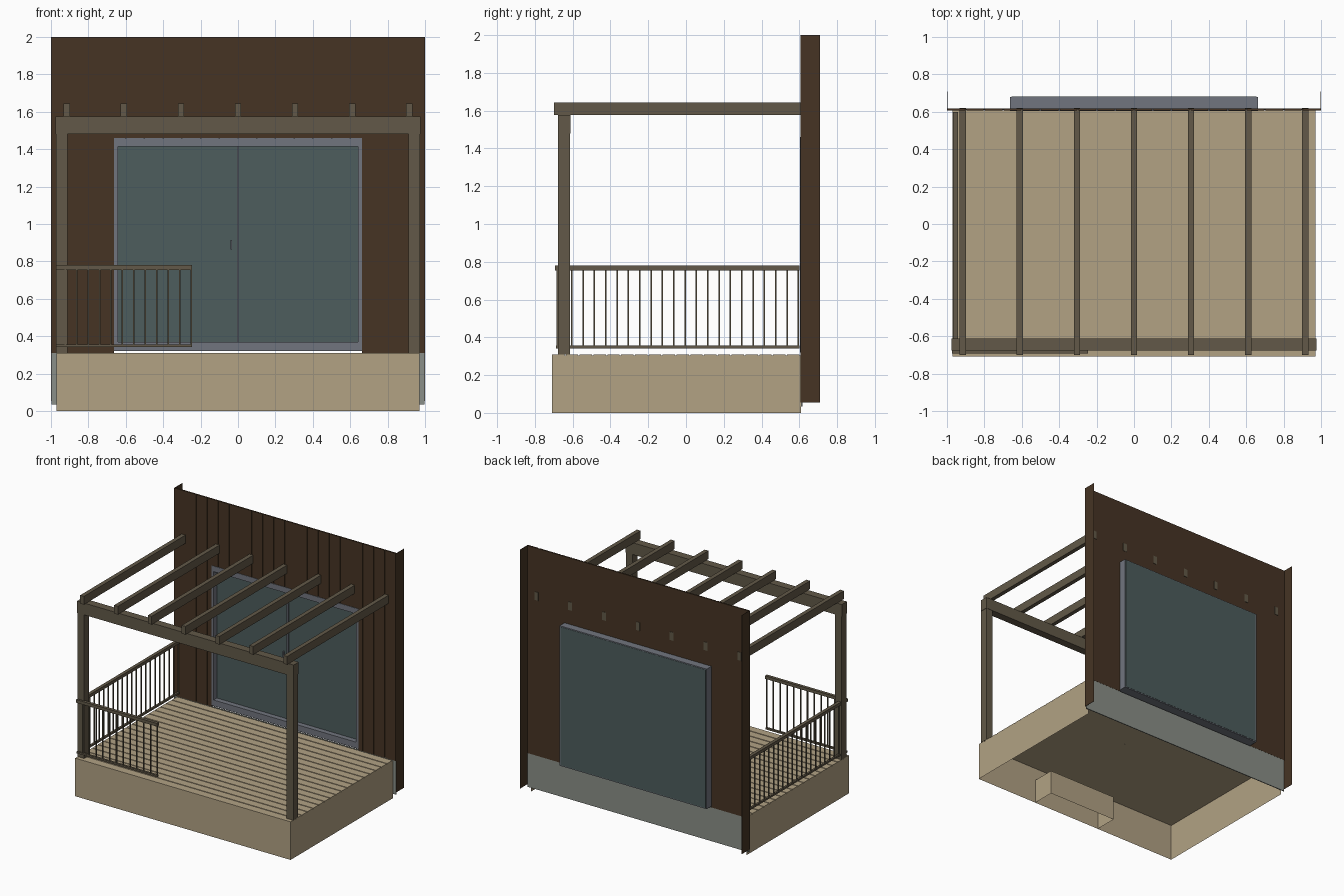
import bpy
import bmesh

old = bpy.data.objects.get("Cube")
if old:
    bpy.data.objects.remove(old, do_unlink=True)


def material(name, rgb):
    lin = [((c / 255 + 0.055) / 1.055) ** 2.4 for c in rgb] + [1.0]
    m = bpy.data.materials.new(name)
    m.use_nodes = True
    m.diffuse_color = lin
    bsdf = next(n for n in m.node_tree.nodes if n.type == "BSDF_PRINCIPLED")
    bsdf.inputs["Base Color"].default_value = lin
    return m


tan = material("tan decking", (178, 162, 132))
brown = material("dark brown cladding", (70, 52, 36))
timber = material("grey brown timber", (98, 89, 72))
glass = material("tinted glass", (77, 93, 93))
metal = material("grey frame", (113, 117, 126))
concrete = material("concrete grey", (138, 143, 136))


def boxes(name, mat, ranges, open_sides=()):
    """One object from (x0, x1, y0, y1, z0, z1) boxes; open_sides are face directions left out."""
    bm = bmesh.new()
    for x0, x1, y0, y1, z0, z1 in ranges:
        made = bmesh.ops.create_cube(bm, size=1)["verts"]
        for v in made:
            v.co = (x1 if v.co.x > 0 else x0,
                    y1 if v.co.y > 0 else y0,
                    z1 if v.co.z > 0 else z0)
    bm.normal_update()
    gone = [f for f in bm.faces
            if any(f.normal.dot(d) > 0.9 for d in map(Vector, open_sides))]
    bmesh.ops.delete(bm, geom=gone, context="FACES")
    mesh = bpy.data.meshes.new(name)
    bm.to_mesh(mesh)
    bm.free()
    mesh.materials.append(mat)
    obj = bpy.data.objects.new(name, mesh)
    bpy.context.collection.objects.link(obj)
    return obj


from mathutils import Vector

DOWN, BACK, FRONT = (0, 0, -1), (0, 1, 0), (0, -1, 0)
SIDE, FLOOR, TOP = 0.97, 0.31, 2.0
DOOR, DOOR_TOP = 0.662, 1.46

# Deck: hollow skirt, boards and the step box tucked under the front
boxes("deck_skirt", tan, [(-SIDE, SIDE, -0.709, 0.608, 0, 0.304)], [DOWN, BACK])
count = 18
pitch = 1.317 / count
boxes("deck_boards", tan,
      [(-SIDE, SIDE, -0.709 + i * pitch, -0.709 + (i + 1) * pitch - 0.008, 0.304, FLOOR)
       for i in range(count)])
boxes("step_box", tan, [(-0.23, 0.4, -0.707, -0.52, 0, 0.2)], [DOWN, FRONT])

# House wall: vertical cladding boards over a backing with a door opening
cladding = []
for i in range(20):
    a, b = -1 + i * 0.1 + 0.004, -0.9 + i * 0.1 - 0.004
    cuts = [a] + [c for c in (-DOOR, DOOR) if a < c < b] + [b]
    for x0, x1 in zip(cuts, cuts[1:]):
        over_door = abs(x0 + x1) / 2 < DOOR
        cladding.append((x0, x1, 0.606, 0.612, DOOR_TOP if over_door else FLOOR, TOP))
boxes("wall_cladding", brown, cladding)
boxes("wall_backing", brown, [
    (-1, -DOOR, 0.612, 0.618, FLOOR, TOP),
    (DOOR, 1, 0.612, 0.618, FLOOR, TOP),
    (-DOOR, DOOR, 0.612, 0.618, DOOR_TOP, TOP)])
boxes("wall_returns", brown,
      [(s - 0.0015, s + 0.0015, 0.606, 0.709, 0.055, TOP) for s in (-0.9985, 0.9985)])
boxes("foundation", concrete, [(-0.997, 0.997, 0.61, 0.617, 0.035, FLOOR)])

# Sliding door
boxes("door_frame", metal, [
    (-DOOR, -0.642, 0.603, 0.68, 0.32, DOOR_TOP),
    (0.642, DOOR, 0.603, 0.68, 0.32, DOOR_TOP),
    (-0.642, 0.642, 0.603, 0.68, 1.415, DOOR_TOP),
    (-0.642, 0.642, 0.603, 0.68, 0.32, 0.37)])
boxes("door_glass", glass, [(-0.642, 0.642, 0.645, 0.67, 0.37, 1.415)])
boxes("door_back_glass", glass, [(-0.655, 0.655, 0.679, 0.682, 0.327, 1.453)])
boxes("door_mullion", metal, [(-0.006, 0.006, 0.635, 0.646, 0.37, 1.415)])
boxes("door_handle", metal, [(-0.04, -0.031, 0.63, 0.646, 0.865, 0.915)])

# Pergola
boxes("pergola_posts", timber,
      [(s - 0.03, s + 0.03, -0.677, -0.614, FLOOR, 1.49) for s in (-0.942, 0.942)])
boxes("pergola_beam", timber, [(-0.975, 0.975, -0.677, -0.612, 1.48, 1.576)])
boxes("pergola_rafters", timber,
      [(x - 0.017, x + 0.017, -0.7, 0.621, 1.576, 1.643)
       for x in (i * 0.305 for i in range(-3, 4))])

# Railings on the left-hand corner of the deck, with square balusters
half = 0.004
boxes("railing_rails", timber, [
    (-0.973, -0.245, -0.693, -0.668, 0.755, 0.78),
    (-0.973, -0.245, -0.689, -0.672, 0.342, 0.356),
    (-0.967, -0.94, -0.668, 0.6, 0.755, 0.78),
    (-0.962, -0.945, -0.672, 0.6, 0.342, 0.356)])
boxes("front_balusters", timber,
      [(x - half, x + half, -0.681 - half, -0.681 + half, 0.356, 0.755)
       for x in (-0.25 - i * 0.0613 for i in range(12))])
boxes("side_balusters", timber,
      [(-0.954 - half, -0.954 + half, y - half, y + half, 0.356, 0.755)
       for y in (0.595 - i * 0.06 for i in range(21))])
